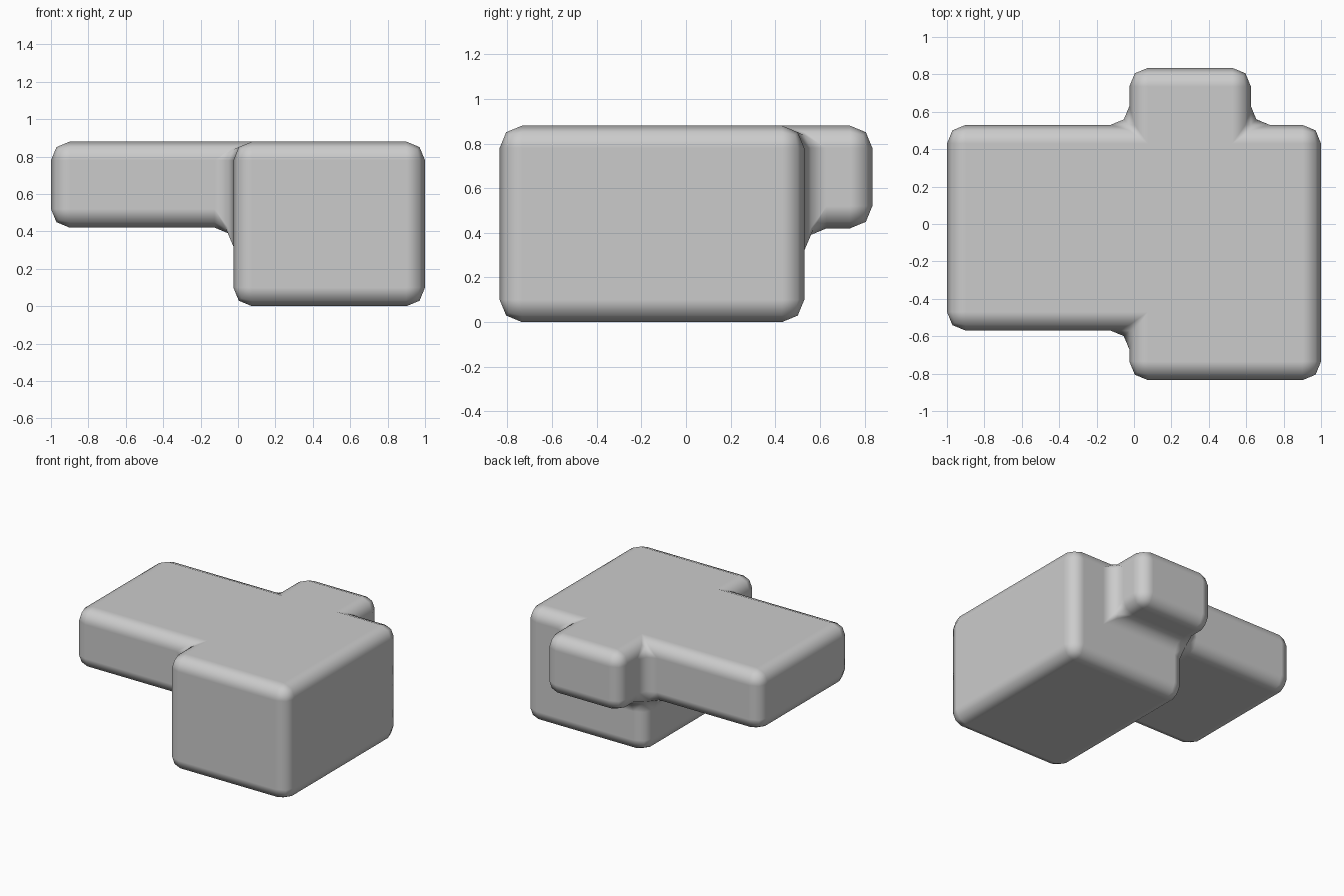
import bpy, bmesh

if "Cube" in bpy.data.objects:
    bpy.data.objects.remove(bpy.data.objects["Cube"])

# Grid lines that divide the block into cells
X = [-1.0, -0.025, 0.625, 1.0]
Y = [-0.835, -0.57, 0.53, 0.835]
Z = [0.0, 0.42, 0.88]

filled = set()


def fill(xs, ys, zs):
    filled.update((i, j, k) for i in xs for j in ys for k in zs)


fill((1, 2), (0, 1), (0, 1))   # main block
fill((0,), (1,), (1,))         # left arm
fill((1,), (2,), (1,))         # back lug

# Skin the outside of the filled cells
bm = bmesh.new()
verts = {}


def vert(key):
    if key not in verts:
        verts[key] = bm.verts.new((X[key[0]], Y[key[1]], Z[key[2]]))
    return verts[key]


for cell in sorted(filled):
    for axis in range(3):
        for side in (0, 1):
            near = list(cell)
            near[axis] += 1 if side else -1
            if tuple(near) in filled:
                continue
            u, v = (axis + 1) % 3, (axis + 2) % 3
            ring = []
            for du, dv in ((0, 0), (1, 0), (1, 1), (0, 1)):
                p = list(cell)
                p[axis] += side
                p[u] += du
                p[v] += dv
                ring.append(vert(tuple(p)))
            bm.faces.new(ring if side else ring[::-1])

# Merge coplanar cell faces so only true edges remain
bmesh.ops.dissolve_limit(bm, angle_limit=0.02, verts=bm.verts[:], edges=bm.edges[:])
bmesh.ops.recalc_face_normals(bm, faces=bm.faces[:])
for f in bm.faces:
    f.smooth = True

mesh = bpy.data.meshes.new("stepped_block")
bm.to_mesh(mesh)
bm.free()
block = bpy.data.objects.new("stepped_block", mesh)
bpy.context.collection.objects.link(block)

# Two-step rounding on every edge, inner corners included
bevel = block.modifiers.new("rounding", 'BEVEL')
bevel.width = 0.1
bevel.segments = 2
bevel.limit_method = 'ANGLE'
bevel.harden_normals = True
